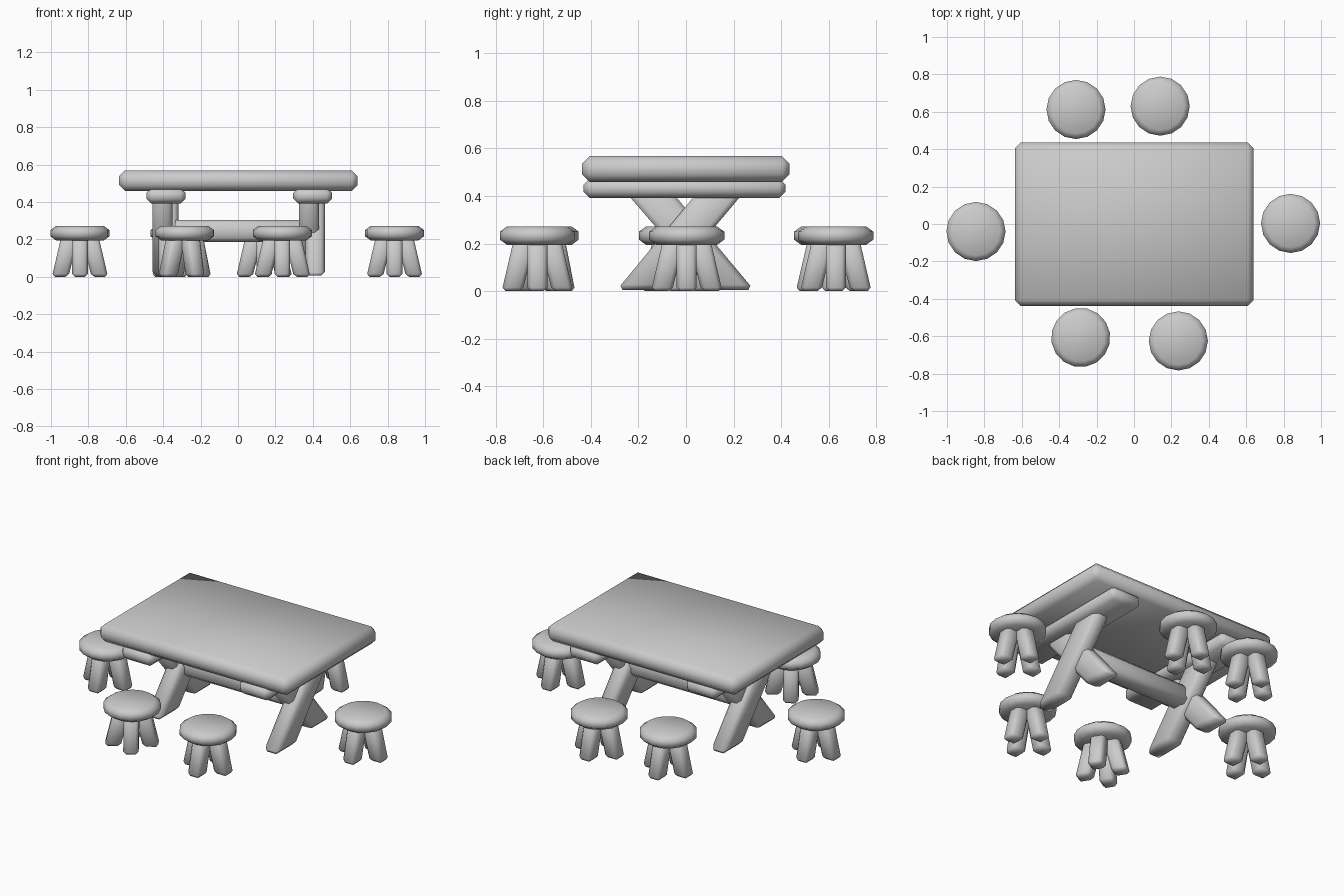
import bpy, bmesh
from math import sin, cos, pi, radians
from mathutils import Matrix

if "Cube" in bpy.data.objects:
    bpy.data.objects.remove(bpy.data.objects["Cube"])


def finish(bm, name, bevel, matrix=None):
    """Chamfer all edges, shade smooth and link as an object."""
    bmesh.ops.recalc_face_normals(bm, faces=bm.faces[:])
    bmesh.ops.bevel(bm, geom=bm.edges[:], offset=bevel, segments=1,
                    profile=0.5, affect='EDGES')
    if matrix:
        bm.transform(matrix)
    for f in bm.faces:
        f.smooth = True
    mesh = bpy.data.meshes.new(name)
    bm.to_mesh(mesh)
    bm.free()
    ob = bpy.data.objects.new(name, mesh)
    bpy.context.collection.objects.link(ob)
    return ob


def slanted_box(name, x, y_low, y_high, z, bevel, matrix=None):
    """Box whose y range changes from y_low at the bottom to y_high on top."""
    bm = bmesh.new()
    bmesh.ops.create_cube(bm, size=1)
    for v in bm.verts:
        ys = y_high if v.co.z > 0 else y_low
        v.co = (x[v.co.x > 0], ys[v.co.y > 0], z[v.co.z > 0])
    return finish(bm, name, bevel, matrix)


def box(name, x, y, z, bevel):
    return slanted_box(name, x, y, y, z, bevel)


# table top, the two beams under it and the long stretcher
box("table_top", (-0.637, 0.64), (-0.438, 0.435), (0.46, 0.568), 0.032)
box("left_beam", (-0.49, -0.28), (-0.43, 0.418), (0.392, 0.475), 0.026)
box("right_beam", (0.295, 0.502), (-0.43, 0.418), (0.392, 0.475), 0.026)
box("stretcher", (-0.39, 0.425), (-0.06, 0.06), (0.185, 0.305), 0.026)

# crossed legs at both ends
for side, xa, xb in (("left", (-0.425, -0.318), (-0.457, -0.35)),
                     ("right", (0.36, 0.466), (0.327, 0.432))):
    slanted_box(side + "_leg_rising_back", xa, (-0.29, -0.10),
                (0.06, 0.255), (0.006, 0.43), 0.022)
    slanted_box(side + "_leg_rising_front", xb, (0.10, 0.285),
                (-0.265, -0.07), (0.006, 0.43), 0.022)


def stool(i, x, y, turn):
    place = Matrix.Translation((x, y, 0)) @ Matrix.Rotation(radians(turn), 4, 'Z')
    # round seat with chamfered rims
    bm = bmesh.new()
    rings = []
    for r, z in ((0.128, 0.195), (0.158, 0.217), (0.158, 0.25), (0.128, 0.272)):
        rings.append([bm.verts.new((r * cos(k * pi / 8), r * sin(k * pi / 8), z))
                      for k in range(16)])
    for a, b in zip(rings, rings[1:]):
        for k in range(16):
            n = (k + 1) % 16
            bm.faces.new((a[k], a[n], b[n], b[k]))
    bm.faces.new(rings[0][::-1])
    bm.faces.new(rings[-1])
    bm.transform(place)
    for f in bm.faces:
        f.smooth = True
    mesh = bpy.data.meshes.new("stool_seat")
    bm.to_mesh(mesh)
    bm.free()
    bpy.context.collection.objects.link(
        bpy.data.objects.new(f"stool_{i}_seat", mesh))
    # four splayed legs
    for k in range(4):
        slanted_box(f"stool_{i}_leg_{k + 1}", (-0.042, 0.042), (0.062, 0.15),
                    (0.008, 0.1), (0.0, 0.215), 0.016,
                    place @ Matrix.Rotation(k * pi / 2, 4, 'Z'))


# six stools around the table
for i, (x, y, turn) in enumerate(((-0.31, 0.612, 0), (0.14, 0.63, 0),
                                  (-0.845, -0.04, 0), (0.837, 0.003, 0),
                                  (-0.285, -0.607, 32), (0.237, -0.625, 0)), 1):
    stool(i, x, y, turn)
